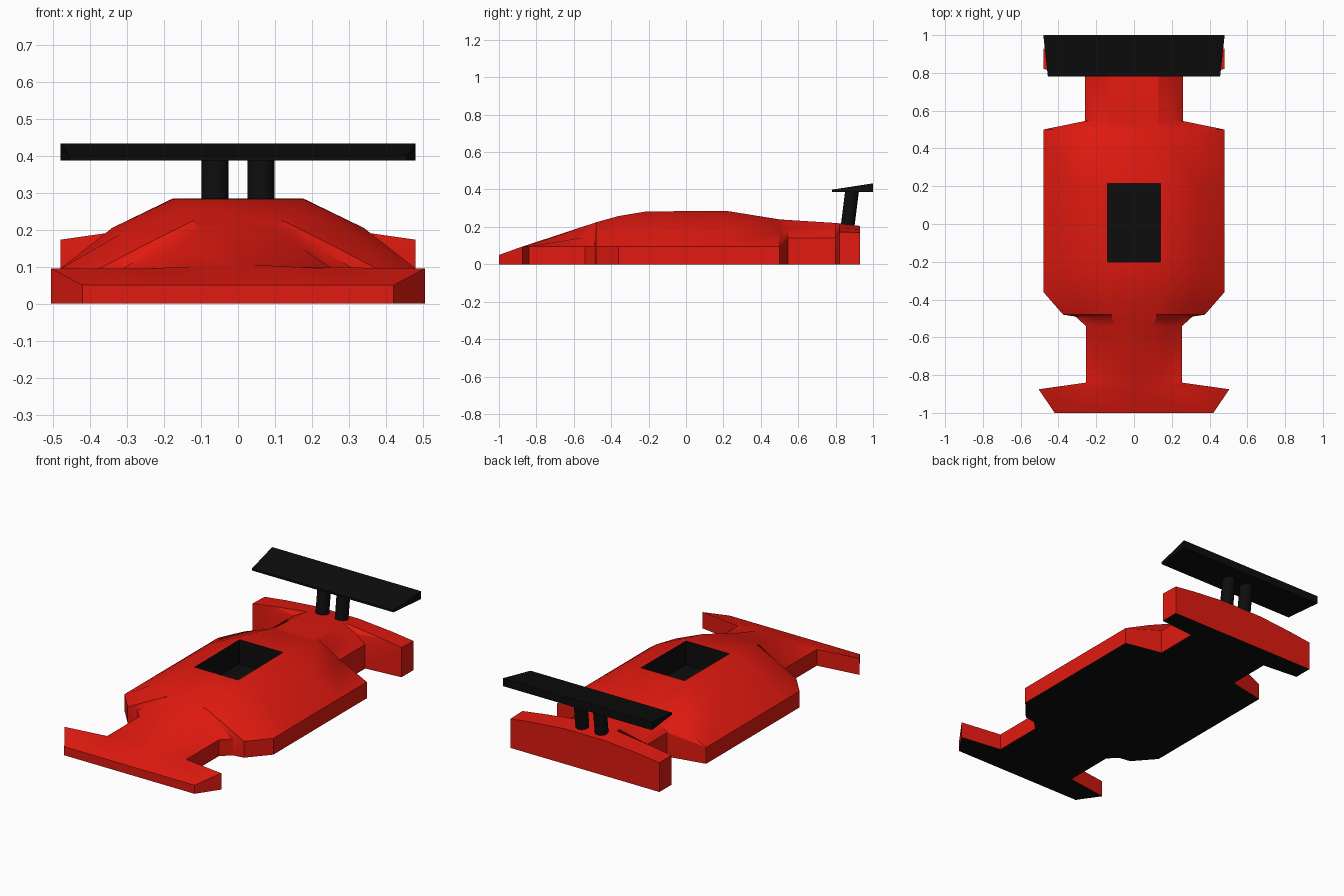
import bpy, bmesh
from mathutils import Vector

if "Cube" in bpy.data.objects:
    bpy.data.objects.remove(bpy.data.objects["Cube"])


def material(name, rgb):
    m = bpy.data.materials.new(name)
    m.diffuse_color = (*rgb, 1)
    m.use_nodes = True
    m.node_tree.nodes["Principled BSDF"].inputs["Base Color"].default_value = m.diffuse_color
    return m


RED = material("red_paint", (0.75, 0.01, 0.005))
BLACK = material("black_plastic", (0.004, 0.004, 0.004))


def add_object(name, bm, mats):
    bmesh.ops.recalc_face_normals(bm, faces=bm.faces[:])
    me = bpy.data.meshes.new(name)
    bm.to_mesh(me)
    bm.free()
    for m in mats:
        me.materials.append(m)
    ob = bpy.data.objects.new(name, me)
    bpy.context.collection.objects.link(ob)
    return ob


def smooth(ob, angle=0.5):
    ob.data.polygons.foreach_set("use_smooth", [True] * len(ob.data.polygons))
    ob.data.set_sharp_from_angle(angle=angle)


def box(bm, lo, hi):
    verts = bmesh.ops.create_cube(bm, size=1)["verts"]
    for v in verts:
        v.co = Vector([(a if c < 0 else b) for c, a, b in zip(v.co, lo, hi)])
    return verts


# Body: mirrored cross-sections lofted from nose to tail
# y, roof half width, roof z, shoulder x, shoulder z, side x, side z
stations = [
    (-1.00, .02, .05, .25, .05, .42, .05),
    (-.875, .02, .095, .25, .095, .505, .095),
    (-.84, .02, .106, .13, .10, .255, .095),
    (-.54, .10, .205, .18, .145, .255, .095),
    (-.49, .12, .221, .22, .15, .31, .095),
    (-.48, .12, .225, .26, .155, .375, .095),
    (-.36, .15, .258, .32, .187, .48, .095),
    (-.21, .175, .283, .34, .205, .48, .095),
    (.22, .175, .285, .34, .205, .48, .095),
    (.50, .14, .240, .31, .178, .48, .095),
    (.545, .13, .237, .20, .188, .26, .14),
    (.80, .13, .221, .20, .185, .26, .14),
    (.82, .13, .219, .34, .193, .48, .173),
    (.93, .13, .205, .34, .187, .48, .17),
]
bm = bmesh.new()
rings = []
for y, a, za, b, zb, c, zc in stations:
    half = [(c, 0), (c, zc), (b, zb), (a, za)]
    ring = half + [(-x, z) for x, z in reversed(half)]
    rings.append([bm.verts.new((x, y, z)) for x, z in ring])
for r, s in zip(rings, rings[1:]):
    for i in range(8):
        j = (i + 1) % 8
        f = bm.faces.new((r[i], r[j], s[j], s[i]))
        f.material_index = int(i == 7)      # black underside
bm.faces.new(rings[0])
bm.faces.new(rings[-1])
body = add_object("body", bm, [RED, BLACK])
smooth(body)

# Cockpit opening
bm = bmesh.new()
box(bm, (-.14, -.20, .145), (.14, .215, .5))
for f in bm.faces:
    f.material_index = 1
cutter = add_object("cockpit_cutter", bm, [RED, BLACK])
cutter.hide_render = True
cutter.hide_viewport = True
cutter.display_type = 'WIRE'
cut = body.modifiers.new("cockpit", 'BOOLEAN')
cut.operation = 'DIFFERENCE'
cut.solver = 'EXACT'
cut.object = cutter

# Rear wing: wedge, wider at the trailing edge
bm = bmesh.new()
for v in box(bm, (-.48, .78, .387), (.48, 1.0, .433)):
    if v.co.y < .9:
        v.co.x *= .95
        if v.co.z > .4:
            v.co.z = .399
add_object("rear_wing", bm, [BLACK])

# Leaning wing struts
for side, x in (("left", -.062), ("right", .062)):
    bm = bmesh.new()
    verts = bmesh.ops.create_cone(bm, cap_ends=True, segments=16,
                                  radius1=.037, radius2=.037, depth=.2)["verts"]
    for v in verts:
        v.co += Vector((x, .888 if v.co.z > 0 else .863, .295))
    smooth(add_object(side + "_wing_strut", bm, [BLACK]))
